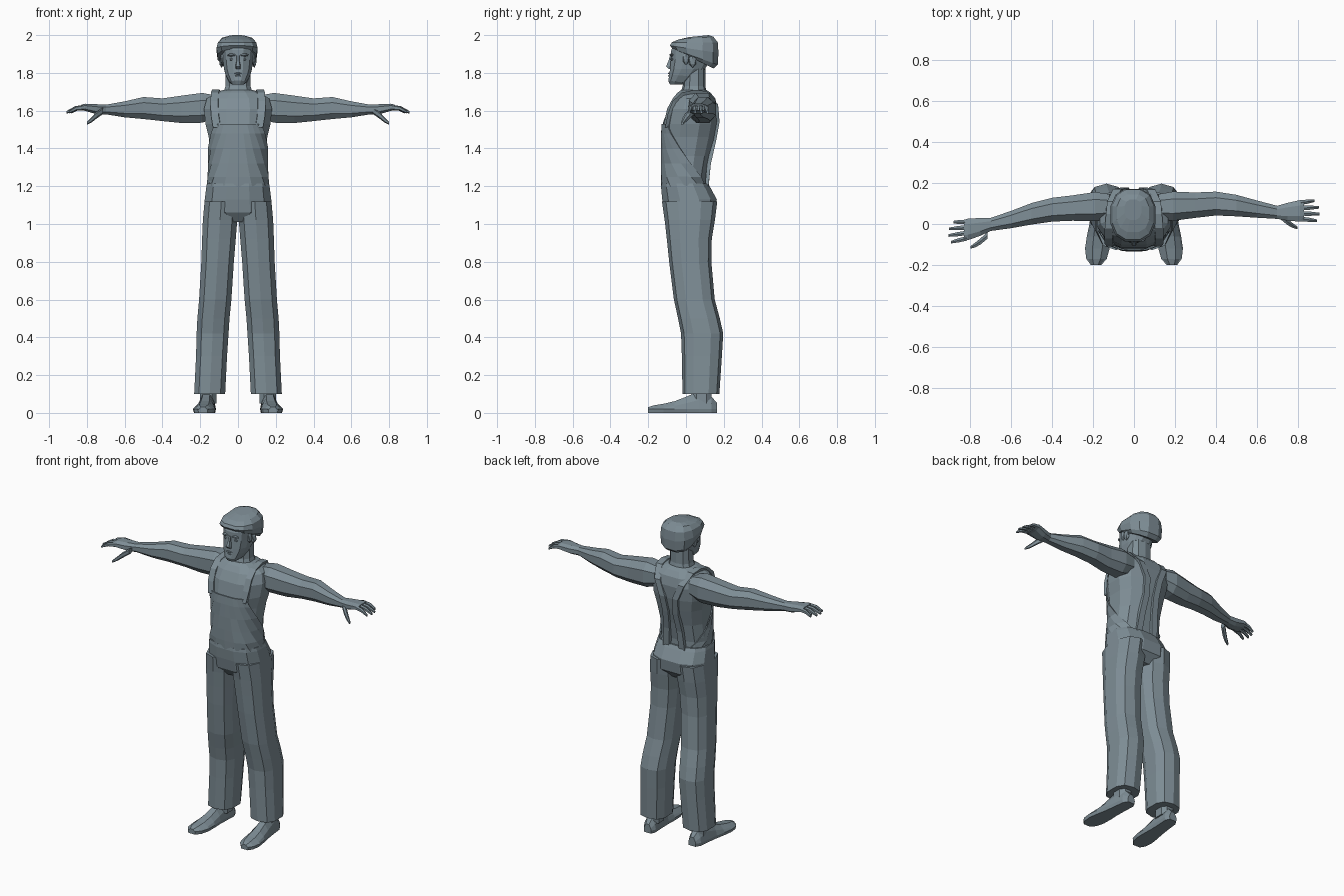
import bpy, bmesh, math
from mathutils import Vector
from mathutils.bvhtree import BVHTree

mat = bpy.data.materials.new("slate_grey")
mat.diffuse_color = (0.21, 0.27, 0.305, 1)


def finish(name, bm):
    bmesh.ops.recalc_face_normals(bm, faces=bm.faces)
    me = bpy.data.meshes.new(name)
    bm.to_mesh(me)
    me.materials.append(mat)
    ob = bpy.data.objects.new(name, me)
    bpy.context.collection.objects.link(ob)
    return ob


def loft(name, rings, closed=True):
    """Skin a row of point rings; closed rings get end caps."""
    bm = bmesh.new()
    vs = [[bm.verts.new(p) for p in r] for r in rings]
    n = len(vs[0])
    for a, b in zip(vs, vs[1:]):
        for i in range(n if closed else n - 1):
            j = (i + 1) % n
            bm.faces.new((a[i], a[j], b[j], b[i]))
    if closed:
        bm.faces.new(vs[0])
        bm.faces.new(vs[-1])
    return finish(name, bm)


def oval(n, p=0.8):
    """Unit rounded-square outline."""
    out = []
    for i in range(n):
        a = 2 * math.pi * (i + 0.5) / n
        c, s = math.cos(a), math.sin(a)
        out.append((math.copysign(abs(c) ** p, c), math.copysign(abs(s) ** p, s)))
    return out


def level(z, x0, x1, yf, yb, n=12, tilt=0, p=0.8):
    """Horizontal ring between x0..x1 and yf..yb, rising forward by tilt."""
    cx, cy, rx, ry = (x0 + x1) / 2, (yf + yb) / 2, (x1 - x0) / 2, (yb - yf) / 2
    m = max(abs(c) for c, s in oval(n, p))
    return [(cx + rx * c / m, cy + ry * s / m, z - tilt * ry * s / m) for c, s in oval(n, p)]


def tube(name, path, n=6):
    """Tube along x or y style paths: (x, y, z, half_y, half_z)."""
    return loft(name, [[(x, y + hy * c, z + hz * s) for c, s in oval(n)]
                       for x, y, z, hy, hz in path])


def blob(name, loc, size):
    bm = bmesh.new()
    bmesh.ops.create_icosphere(bm, subdivisions=1, radius=1)
    for v in bm.verts:
        v.co = Vector(loc) + Vector(a * b for a, b in zip(v.co, size))
    return finish(name, bm)


# Shirt torso: z, half width, front, back
torso = loft("shirt_torso", [level(z, -r, r, f, b) for z, r, f, b in [
    (1.17, .158, -.12, .105), (1.25, .15, -.122, .105), (1.36, .145, -.122, .125),
    (1.46, .155, -.122, .15), (1.53, .172, -.117, .163), (1.61, .18, -.1, .168),
    (1.665, .165, -.07, .155), (1.695, .12, -.045, .13), (1.71, .075, -.025, .108)]])
bvh = BVHTree.FromObject(torso, bpy.context.evaluated_depsgraph_get())

# Trouser seat
loft("trouser_hips", [level(z, -r, r, f, b) for z, r, f, b in [
    (1.215, .163, -.13, .115), (1.195, .168, -.132, .128), (1.13, .176, -.126, .163),
    (1.06, .182, -.114, .155), (1.01, .11, -.075, .11)]])

# Bib front wrapping round the waist, laid over the shirt
rows = []
for z, half in [(1.19, 140), (1.25, 115), (1.32, 92), (1.4, 72), (1.48, 55), (1.53, 46)]:
    row = []
    for i in range(11):
        a = math.radians(half * (i / 5 - 1))
        d = Vector((math.sin(a), -math.cos(a), 0))
        hit = bvh.ray_cast(Vector((0, .02, z)) + d, -d)[0]
        row.append(hit + d * .008)
    rows.append(row)
bib = loft("overall_bib", rows, closed=False)
sol = bib.modifiers.new("thickness", "SOLIDIFY")
sol.thickness, sol.offset = .007, 0

# Shoulder straps following the shirt
strap = [(.112, -.11, 1.51), (.125, -.1, 1.58), (.125, -.07, 1.65), (.122, -.02, 1.695),
         (.12, .05, 1.72), (.11, .11, 1.7), (.08, .16, 1.63), (.045, .17, 1.54),
         (.035, .15, 1.44), (.045, .12, 1.32), (.055, .11, 1.19)]
for s, side in ((1, "right"), (-1, "left")):
    rings = []
    for p in strap:
        loc, nor = bvh.find_nearest(Vector((p[0] * s, p[1], p[2])))[:2]
        if nor.dot(loc - Vector((0, .03, 1.45))) < 0:
            nor = -nor
        w = Vector((.02, 0, 0))
        rings.append([loc - w - nor * .006, loc + w - nor * .006,
                      loc + w + nor * .014, loc - w + nor * .014])
    loft(side + "_strap", rings)

# Trouser legs: z, inner x, outer x, front, back
legs = [(1.12, .0, .177, -.122, .16), (1.02, .004, .186, -.108, .148),
        (.92, .012, .19, -.097, .132), (.8, .022, .194, -.085, .13),
        (.6, .035, .206, -.06, .148), (.5, .045, .215, -.038, .175),
        (.42, .05, .219, -.022, .193), (.3, .058, .222, -.018, .186),
        (.1, .068, .232, -.015, .173)]
# Shoes: y, half width, top height
shoe = [(.163, .026, .055), (.135, .042, .085), (.07, .044, .115), (.0, .048, .085),
        (-.06, .056, .062), (-.12, .06, .048), (-.17, .05, .04), (-.2, .026, .03)]
# Arms: x, y right, y left, half depth, z, half height
arms = [(.12, .085, .085, .065, 1.62, .065), (.19, .087, .085, .076, 1.615, .084),
        (.3, .092, .078, .066, 1.607, .077), (.4, .1, .07, .062, 1.605, .064),
        (.5, .09, .05, .056, 1.614, .062), (.6, .073, .022, .045, 1.607, .045),
        (.7, .057, -.002, .034, 1.606, .027), (.75, .06, -.014, .046, 1.608, .028),
        (.81, .064, -.026, .056, 1.618, .02), (.83, .065, -.03, .054, 1.616, .016)]

for s, side in ((1, "right"), (-1, "left")):
    loft(side + "_trouser_leg", [[(x * s, y, zz) for x, y, zz in
         level(z, a, b, f, k, 10, p=.75)] for z, a, b, f, k in legs])
    loft(side + "_ankle", [[(x * s, y, zz) for x, y, zz in
         level(z, .115, .2, .03, .135, 8)] for z in (.05, .16)])
    # Shoe, toes turned slightly out
    loft(side + "_shoe", [[(s * (.16 + (.12 - y) * .08 + w * u), y, zz) for u, zz in
         ((-.9, 0), (.9, 0), (1, .02), (.85, h * .6), (.4, h), (-.4, h), (-.85, h * .6), (-1, .02))]
         for y, w, h in shoe])
    # Sleeve, forearm and palm
    tube(side + "_arm", [(s * x, yr if s > 0 else yl, z, hy, hz)
                         for x, yr, yl, hy, z, hz in arms], 8)
    yc, drift = (.065, 0) if s > 0 else (-.03, -.01)
    # Fingers
    for k, length in enumerate((.07, .082, .078, .058)):
        y = yc - .04 + k * .0267
        fan = (k - 1.5) * .006 + drift
        tube(f"{side}_finger_{k + 1}", [
            (s * .815, y, 1.617, .0125, .014),
            (s * (.825 + length * .45), y + fan * .5, 1.612, .0115, .012),
            (s * (.825 + length), y + fan, 1.592, .007, .007)])
    # Thumb
    tube(side + "_thumb", [(s * .715, yc - .025, 1.6, .018, .018),
                           (s * .75, yc - .055, 1.575, .017, .018),
                           (s * .775, yc - .072, 1.552, .013, .014),
                           (s * .8, yc - .085, 1.533, .007, .008)])
    # Ears, eyes, brows
    blob(side + "_ear", (s * .086, .035, 1.862), (.014, .022, .036))
    blob(side + "_eye", (s * .032, -.073, 1.872), (.016, .01, .008))
    blob(side + "_brow", (s * .034, -.076, 1.895), (.026, .012, .009))

# Neck and head
loft("neck", [level(z, -r, r, f, b, 10) for z, r, f, b in [
    (1.68, .082, -.03, .112), (1.73, .066, -.015, .1), (1.84, .064, -.01, .1)]])
loft("head", [level(z, -r, r, f, b, 12, t) for z, r, f, b, t in [
    (1.738, .03, -.085, -.02, 0), (1.752, .046, -.094, .02, .12), (1.785, .064, -.088, .06, .1),
    (1.82, .074, -.085, .1, 0), (1.87, .08, -.08, .13, 0), (1.92, .084, -.078, .14, 0),
    (1.96, .07, -.06, .13, 0)]])

# Nose and mouth
loft("nose", [[(-w, -.07, z), (-w * .6, y, z), (w * .6, y, z), (w, -.07, z)] for z, w, y in [
    (1.893, .009, -.084), (1.86, .011, -.094), (1.834, .017, -.106), (1.82, .016, -.092)]])
blob("upper_lip", (0, -.085, 1.797), (.024, .011, .006))
blob("lower_lip", (0, -.085, 1.784), (.02, .011, .006))

# Hair: tilted cap, low at the nape and swept over the brow
loft("hair", [level(z, -r - .006, r - .004, f, b, 12, t) for z, r, f, b, t in [
    (1.868, .088, -.035, .145, .5), (1.885, .102, -.07, .168, .35), (1.925, .108, -.085, .172, .15),
    (1.962, .1, -.075, .168, 0), (1.984, .078, -.04, .145, -.08), (1.995, .04, .02, .12, -.1)]])
for s, side in ((1, "right"), (-1, "left")):
    blob(side + "_sideburn", (s * .082, .0, 1.875), (.012, .018, .035))
